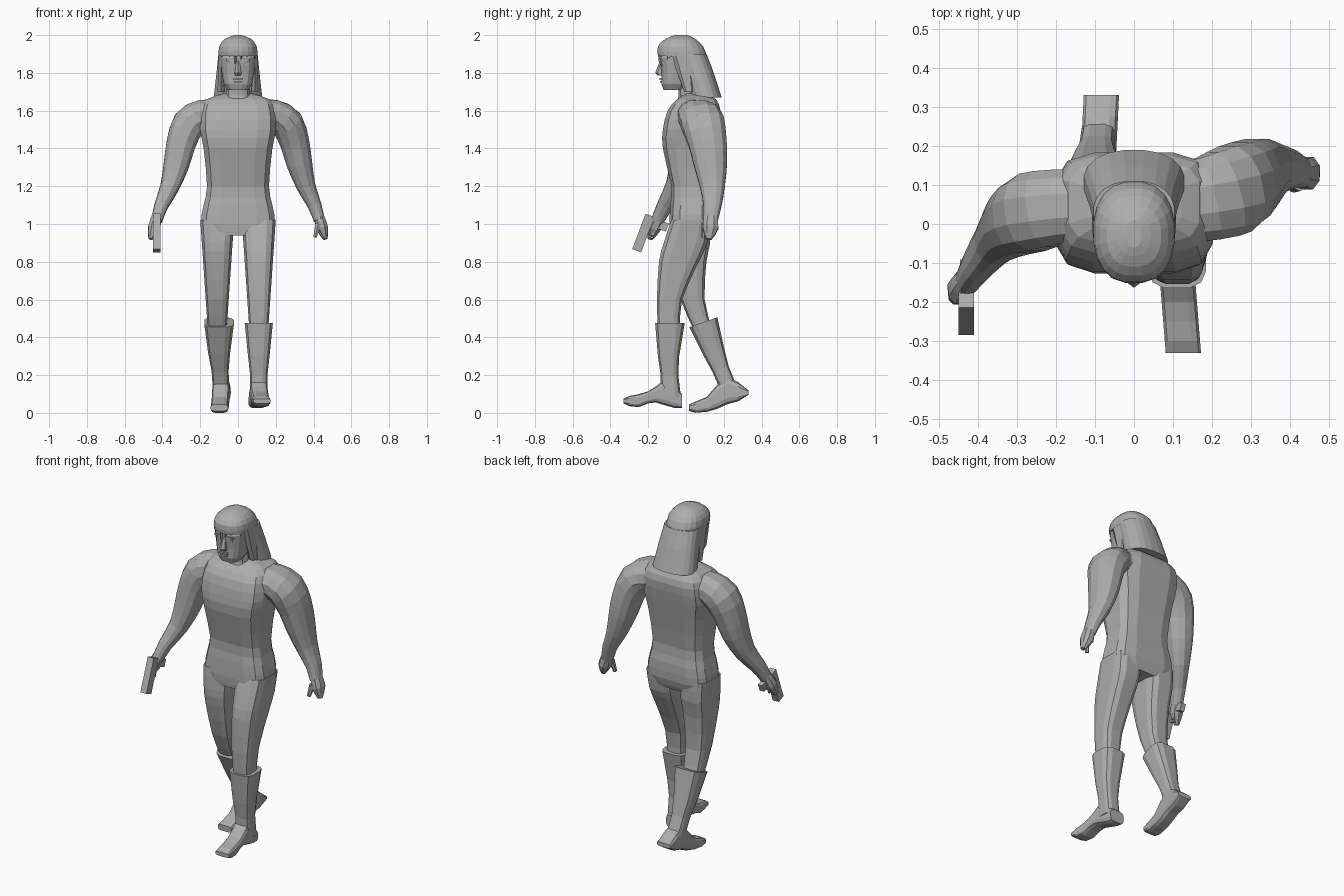
import bpy
import bmesh
import math
from mathutils import Vector, Matrix

default_cube = bpy.data.objects.get("Cube")
if default_cube:
    bpy.data.objects.remove(default_cube, do_unlink=True)

grey_value = (.42, .42, .42, 1)
grey = bpy.data.materials.new("plain_grey")
grey.use_nodes = True
grey.diffuse_color = grey_value
grey.node_tree.nodes["Principled BSDF"].inputs["Base Color"].default_value = grey_value


def finish(name, bm):
    """Turn a bmesh into a flat shaded grey object."""
    bmesh.ops.recalc_face_normals(bm, faces=bm.faces)
    mesh = bpy.data.meshes.new(name)
    bm.to_mesh(mesh)
    bm.free()
    mesh.materials.append(grey)
    obj = bpy.data.objects.new(name, mesh)
    bpy.context.scene.collection.objects.link(obj)
    return obj


def rounded(rows):
    """Add a curved in-between row after every row but the last."""
    result = []
    last = len(rows) - 1
    for i in range(last):
        before, after = rows[max(i - 1, 0)], rows[min(i + 2, last)]
        middle = [(near + far) / 2 + (near + far - back - front) / 16
                  for back, near, far, front
                  in zip(before, rows[i], rows[i + 1], after)]
        result += [rows[i], middle]
    return result + [rows[last]]


def loft(name, rings, sides=12, boxy=.75):
    """Skin rings given as (centre, half axis u, half axis v)."""
    bm = bmesh.new()
    loops = []
    for centre, u, v in rings:
        loop = []
        for i in range(sides):
            angle = math.tau * (i + .5) / sides
            across, along = math.cos(angle), math.sin(angle)
            across = math.copysign(abs(across) ** boxy, across)
            along = math.copysign(abs(along) ** boxy, along)
            loop.append(bm.verts.new(centre + u * across + v * along))
        loops.append(loop)
    for low, high in zip(loops, loops[1:]):
        for i in range(sides):
            j = (i + 1) % sides
            bm.faces.new((low[i], low[j], high[j], high[i]))
    bm.faces.new(loops[0])
    bm.faces.new(loops[-1])
    return finish(name, bm)


def stack(name, rows, x=0, **options):
    """Loft upright from rows of (z, front y, back y, half width)."""
    rings = [(Vector((x, (front + back) / 2, z)), Vector((half, 0, 0)),
              Vector((0, (back - front) / 2, 0)))
             for z, front, back, half in rows]
    return loft(name, rings, **options)


def limb(name, rows, depth, **options):
    """Loft along a path from rows of (x, y, z, radius)."""
    points = [Vector(row[:3]) for row in rows]
    rings = []
    for i, (point, row) in enumerate(zip(points, rows)):
        following = points[i + 1:i + 2] or [point]
        previous = points[max(i - 1, 0)]
        heading = (following[0] - previous).normalized()
        deep = Vector((0, 1, 0))
        deep = (deep - heading * heading.dot(deep)).normalized()
        radius = row[3]
        rings.append((point, deep.cross(heading) * radius, deep * radius * depth))
    return loft(name, rings, **options)


def block(name, centre, size, tilt=0):
    """Box tilted about the x axis."""
    bm = bmesh.new()
    matrix = (Matrix.Translation(centre) @ Matrix.Rotation(tilt, 4, "X")
              @ Matrix.Diagonal((*size, 1)))
    bmesh.ops.create_cube(bm, size=1, matrix=matrix)
    return finish(name, bm)


# Torso and neck
torso_rows = [(.94, -.085, .12, .15), (1, -.09, .14, .2), (1.1, -.085, .14, .185),
              (1.2, -.08, .13, .167), (1.4, -.125, .16, .185), (1.5, -.125, .175, .205),
              (1.6, -.1, .185, .2), (1.66, -.05, .16, .17), (1.69, 0, .11, .08)]
stack("torso", rounded(torso_rows), boxy=.5)
stack("neck", [(1.6, -.06, .09, .09), (1.68, -.04, .07, .065), (1.8, -.05, .06, .06)])

# Head, with hair hanging down the back
head_rows = [(1.71, -.12, 0, .055), (1.74, -.13, .03, .075), (1.8, -.13, .05, .087),
             (1.88, -.14, .06, .095), (1.93, -.12, .06, .08)]
stack("head", head_rows, sides=16)
stack("hair_back", [(1.67, .02, .19, .13), (1.8, -.02, .148, .115), (1.9, -.06, .11, .105)],
      sides=20, boxy=.85)
crown_rows = [(1.89, -.15, .112, .105), (1.94, -.15, .092, .1), (1.98, -.11, .05, .07),
              (2, -.06, .01, .02)]
stack("hair_crown", rounded(crown_rows), sides=20, boxy=.85)
for i in range(6):
    x = (i - 2.5) * .03
    tip = 1.87 - .01 * (i % 3)
    setback = 8 * x * x - .145
    stack("fringe_lock", [(tip, setback, -.07, .006), (1.9, setback - .005, -.07, .018)],
          x=x, sides=6)

# Face
stack("nose", [(1.785, -.15, -.1, .018), (1.8, -.163, -.1, .02), (1.86, -.14, -.1, .01)],
      sides=6)
block("upper_lip", (0, -.13, 1.768), (.05, .02, .01))
block("lower_lip", (0, -.128, 1.753), (.04, .02, .01))
for side, label in ((1, "left"), (-1, "right")):
    block(label + "_brow", (side * .04, -.125, 1.866), (.04, .026, .01))
    block(label + "_eye", (side * .036, -.12, 1.845), (.03, .02, .01))
    stack(label + "_sideburn", [(1.7, -.01, .04, .02), (1.9, -.08, .04, .014)],
          x=side * .09, sides=6)


def build_arm(label, side, depth, arm_swing, hand_swing):
    """Both arms share their outline; only the forward swing differs."""
    arm_outline = [(.1, 1.58, .08), (.19, 1.575, .085), (.26, 1.53, .09), (.3, 1.43, .08),
                   (.325, 1.32, .07), (.36, 1.2, .052), (.405, 1.1, .038), (.43, 1.02, .03)]
    hand_outline = [(.43, 1.04, .027), (.445, .98, .034), (.463, .92, .012)]
    for part, outline, swing, sides in (("_arm", arm_outline, arm_swing, 12),
                                        ("_hand", hand_outline, hand_swing, 8)):
        rows = [(side * x, y, z, radius) for (x, z, radius), y in zip(outline, swing)]
        limb(label + part, rounded(rows), depth, sides=sides, boxy=.85)


# Arms: the left swings back, the right reaches forward
build_arm("left", 1, 1.3, (.05, .065, .09, .115, .13, .14, .14, .13), (.13, .13, .12))
build_arm("right", -1, 1.15, (.05, .045, .03, .01, -.01, -.05, -.11, -.15),
          (-.14, -.17, -.19))
limb("left_thumb", [(.425, .1, 1, .016), (.408, .09, .93, .01)], depth=1, sides=6)

# Pistol pointing forward and down
gun_tilt = -.36
gun_x = -.43
block("pistol_slide", (gun_x, -.226, .952), (.04, .05, .2), gun_tilt)
block("pistol_grip", (gun_x, -.15, 1), (.03, .11, .045), gun_tilt)
block("pistol_guard_front", (gun_x, -.195, .935), (.012, .05, .01), gun_tilt)
block("pistol_guard_side", (gun_x, -.17, .96), (.012, .01, .05), gun_tilt)


def build_leg(label, side, profile):
    """Leg from rows of (z, front y, back y), widening steadily upwards."""
    rows = [(z, front, back, .02 + .07 * z) for z, front, back in profile]
    stack(label + "_leg", rounded(rows), x=side * .11, boxy=.55)


def build_foot(label, side, splay, profile):
    """Foot from rows of (y, low z, high z), splayed along its length."""
    rings = [(Vector((side * .1 - splay * y, y, (low + high) / 2)),
              Vector((.046, 0, 0)), Vector((0, 0, (high - low) / 2)))
             for y, low, high in profile]
    loft(label + "_foot", rings, boxy=.5)


# Legs: the left steps forward, the right trails
build_leg("left", 1, [(.44, -.15, -.03), (.6, -.155, -.02), (.8, -.145, .07),
                      (.9, -.12, .115), (1.02, -.08, .13)])
build_leg("right", -1, [(.44, .04, .14), (.6, -.03, .1), (.8, -.08, .11),
                        (.9, -.09, .13), (1.02, -.08, .13)])

# Boots: tall shafts over shaped feet
stack("left_boot_shaft", [(.08, -.135, -.025, .046), (.2, -.135, -.04, .047),
                          (.3, -.15, -.035, .058), (.475, -.165, -.005, .076)],
      x=.11, boxy=.6)
limb("right_boot_shaft", [(-.09, .23, .12, .044), (-.095, .184, .23, .046),
                          (-.1, .145, .33, .06), (-.1, .092, .48, .08)],
     depth=1, boxy=.6)
build_foot("left", 1, .08, [(-.022, .025, .1), (-.06, .025, .14), (-.13, .045, .165),
                            (-.16, .055, .14), (-.2, .05, .115), (-.25, .03, .1),
                            (-.3, .035, .09), (-.33, .05, .075)])
build_foot("right", -1, -.05, [(.015, .01, .045), (.05, 0, .06), (.11, .005, .085),
                               (.165, .02, .15), (.22, .045, .19), (.275, .06, .165),
                               (.33, .095, .12)])
